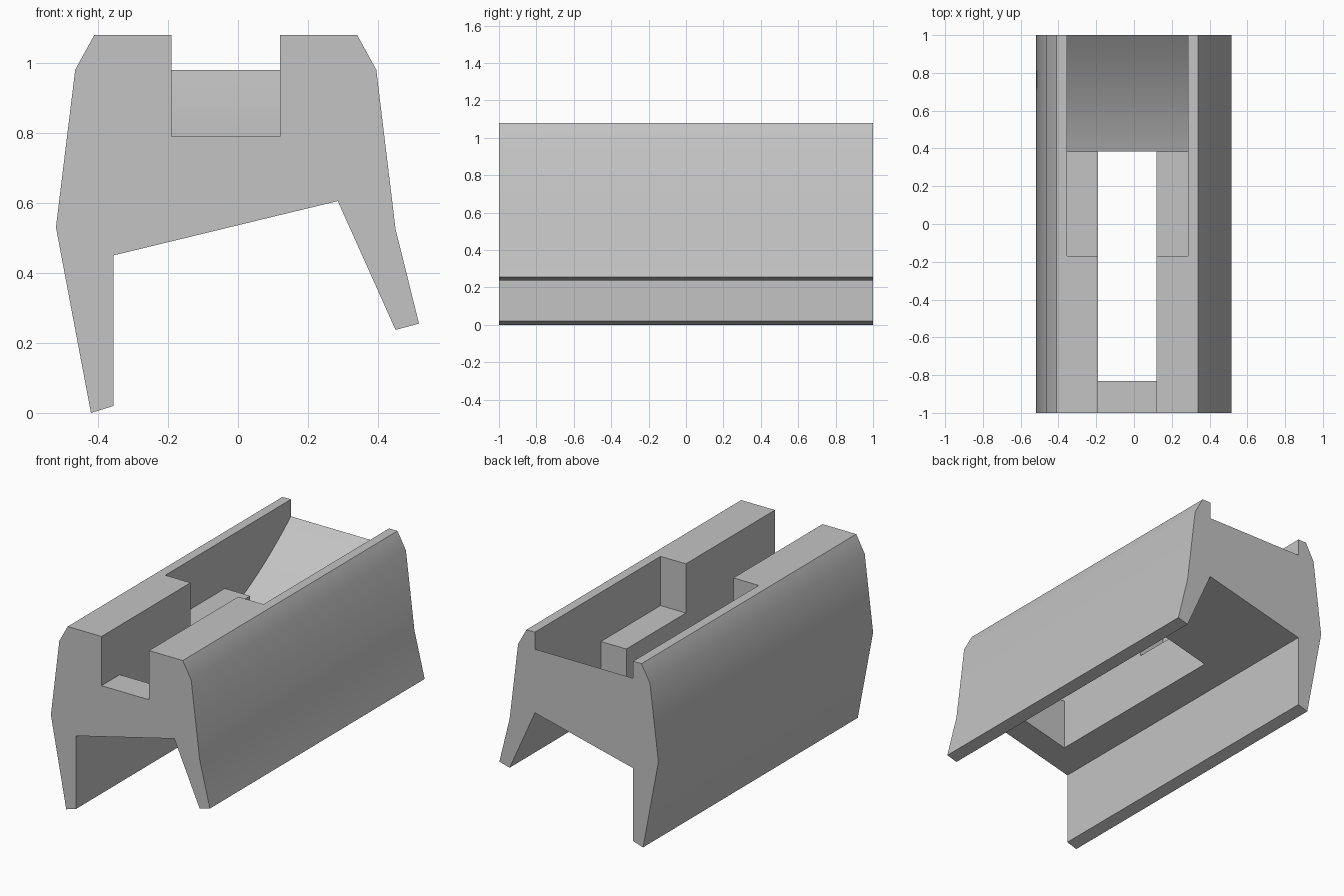
import bpy
import bmesh
from math import radians
from mathutils import Vector

cube = bpy.data.objects.get("Cube")
if cube:
    bpy.data.objects.remove(cube, do_unlink=True)

grey = bpy.data.materials.new("plain grey")
grey.use_nodes = True
grey.diffuse_color = (0.55, 0.55, 0.55, 1)
grey.node_tree.nodes["Principled BSDF"].inputs["Base Color"].default_value = grey.diffuse_color


def prism(name, points, offset):
    """Extrude a closed 3D outline along an offset."""
    bm = bmesh.new()
    face = bm.faces.new([bm.verts.new(p) for p in points])
    result = bmesh.ops.extrude_face_region(bm, geom=[face])
    moved = [v for v in result["geom"] if isinstance(v, bmesh.types.BMVert)]
    bmesh.ops.translate(bm, verts=moved, vec=Vector(offset))
    bmesh.ops.recalc_face_normals(bm, faces=bm.faces)
    mesh = bpy.data.meshes.new(name)
    bm.to_mesh(mesh)
    bm.free()
    mesh.materials.append(grey)
    obj = bpy.data.objects.new(name, mesh)
    bpy.context.collection.objects.link(obj)
    return obj


def side_cutter(name, profile, x0, x1):
    """Side profile in y and z, extruded across x."""
    return prism(name, [(x0, y, z) for y, z in profile], (x1 - x0, 0, 0))


# Long body with uneven legs
outline = [(-0.42, 0), (-0.355, 0.02), (-0.355, 0.45), (0.285, 0.605),
           (0.45, 0.237), (0.517, 0.255), (0.45, 0.525), (0.395, 0.98),
           (0.34, 1.08), (-0.41, 1.08), (-0.465, 0.98), (-0.52, 0.53)]
body = prism("channel_body", [(x, -1, z) for x, z in outline], (0, 2, 0))

# Narrow front slot and the opening through the floor
slot = side_cutter("slot_cutter", [(-1.1, 1.3), (-1.1, 0.79), (-0.83, 0.79),
                                   (-0.83, 0.1), (0.385, 0.1), (0.385, 1.3)], -0.19, 0.12)

# Wide rear pocket: flat ledge, step down, then a curved ramp to the back
start, steps = 0.385, 16
ramp = []
for i in range(steps + 1):
    d = (1 - start) * i / steps
    ramp.append((start + d, 0.615 + 0.35 * d + 0.396 * d * d))
pocket = side_cutter("pocket_cutter", [(-0.17, 1.3), (-0.17, 0.79), (start, 0.79)]
                     + ramp + [(1.1, 1.07), (1.1, 1.3)], -0.355, 0.285)

bpy.ops.object.select_all(action="DESELECT")
body.select_set(True)
bpy.context.view_layer.objects.active = body
for cutter in (pocket, slot):
    cutter.hide_render = True
    mod = body.modifiers.new(cutter.name, "BOOLEAN")
    mod.operation = "DIFFERENCE"
    mod.solver = "EXACT"
    mod.object = cutter
    bpy.ops.object.modifier_apply(modifier=mod.name)
    bpy.data.objects.remove(cutter, do_unlink=True)

bpy.ops.object.shade_smooth_by_angle(angle=radians(30))
